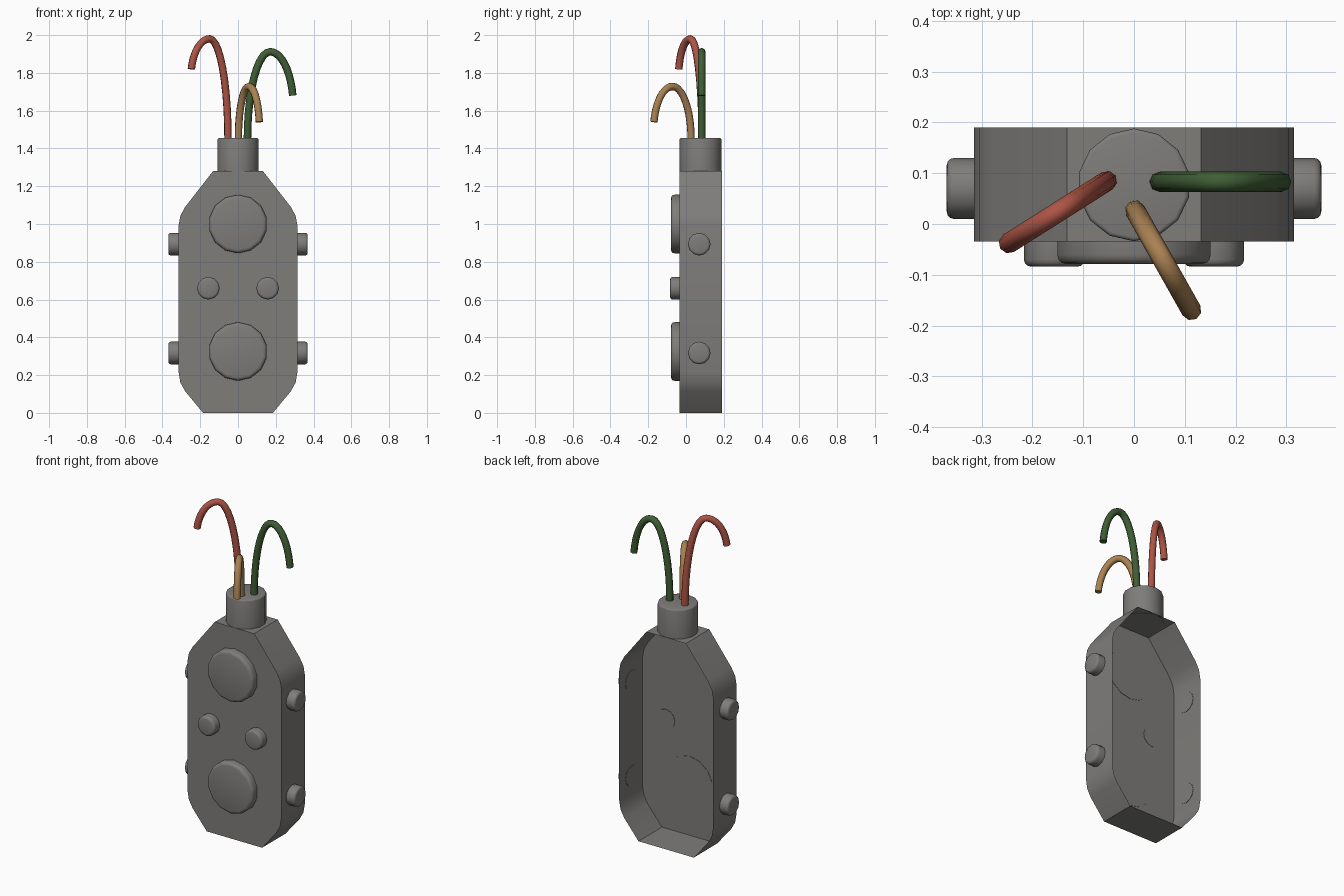
import bpy, bmesh, math
from mathutils import Vector, Matrix

if "Cube" in bpy.data.objects:
    bpy.data.objects.remove(bpy.data.objects["Cube"])

FRONT, BACK, HALF_WIDTH, MID = -0.034, 0.19, 0.315, 0.077


def material(name, rgb):
    m = bpy.data.materials.new(name)
    m.use_nodes = True
    m.diffuse_color = (*rgb, 1)
    m.node_tree.nodes["Principled BSDF"].inputs["Base Color"].default_value = (*rgb, 1)
    return m


grey = material("grey plastic", (0.21, 0.205, 0.195))
red = material("red wire", (0.42, 0.09, 0.06))
green = material("green wire", (0.05, 0.11, 0.035))
yellow = material("yellow wire", (0.40, 0.22, 0.085))


def smooth(obj, angle=35):
    bpy.ops.object.select_all(action='DESELECT')
    obj.select_set(True)
    bpy.context.view_layer.objects.active = obj
    bpy.ops.object.shade_smooth_by_angle(angle=math.radians(angle))


def finish(name, bm, mat):
    mesh = bpy.data.meshes.new(name)
    bm.to_mesh(mesh)
    bm.free()
    mesh.materials.append(mat)
    obj = bpy.data.objects.new(name, mesh)
    bpy.context.collection.objects.link(obj)
    smooth(obj)
    return obj


def knob(name, base, direction, radius, height, bevel, sides=12):
    """Short cylinder standing on a surface, with a rounded outer rim."""
    bm = bmesh.new()
    bmesh.ops.create_cone(bm, cap_ends=True, segments=sides, radius1=radius,
                          radius2=radius, depth=height,
                          matrix=Matrix.Translation((0, 0, height / 2)))
    rim = [e for e in bm.edges if all(v.co.z > height * 0.9 for v in e.verts)]
    bmesh.ops.bevel(bm, geom=rim, offset=bevel, segments=3, profile=0.5, affect='EDGES')
    turn = Vector(direction).to_track_quat('Z', 'Y').to_matrix().to_4x4()
    bm.transform(Matrix.Translation(base) @ turn)
    return finish(name, bm, grey)


# Body: a thin tray with clipped corners, open at the back
half = [(0.185, 0), (0.28, 0.115), (0.305, 0.16), (HALF_WIDTH, 0.22),
        (HALF_WIDTH, 0.99), (0.305, 1.045), (0.28, 1.09), (0.132, 1.28)]
outline = half + [(-x, z) for x, z in reversed(half)]
bm = bmesh.new()
face = bm.faces.new([bm.verts.new((x, FRONT, z)) for x, z in outline])
walls = bmesh.ops.extrude_edge_only(bm, edges=list(face.edges))
for v in walls["geom"]:
    if isinstance(v, bmesh.types.BMVert):
        v.co.y = BACK
bmesh.ops.recalc_face_normals(bm, faces=bm.faces)
face.normal_update()
if face.normal.y > 0:
    bmesh.ops.reverse_faces(bm, faces=bm.faces)
finish("body_shell", bm, grey)

# Collar and knobs
knob("cable_collar", (0, MID, 1.278), (0, 0, 1), 0.111, 0.177, 0.008, 14)
for label, z in (("upper", 1.0), ("lower", 0.325)):
    knob(label + "_dial", (0, FRONT + 0.002, z), (0, -1, 0), 0.155, 0.047, 0.018, 14)
for label, s in (("left", 1), ("right", -1)):
    knob(label + "_front_button", (s * 0.157, FRONT + 0.002, 0.66),
         (0, -1, 0), 0.06, 0.052, 0.014)
    for level, z in (("upper", 0.893), ("lower", 0.317)):
        knob(f"{label}_{level}_side_button", (s * (HALF_WIDTH - 0.002), 0.07, z),
             (s, 0, 0), 0.06, 0.056, 0.014)


def wire(name, mat, start, end, peak, tip, steps=10):
    """Rise along a quarter ellipse, then hook over and drop to the tip."""
    base, reach = 1.45, math.radians(78)
    path = []
    for i in range(steps + 1):
        a = math.pi / 2 * i / steps
        path.append(((1 - math.cos(a)) / 2, base + (peak - base) * math.sin(a)))
    for i in range(1, steps + 1):
        a = reach * i / steps
        fall = (1 - math.cos(a)) / (1 - math.cos(reach))
        path.append((0.5 + 0.5 * math.sin(a) / math.sin(reach), peak - (peak - tip) * fall))
    curve = bpy.data.curves.new(name, 'CURVE')
    curve.dimensions = '3D'
    curve.bevel_depth = 0.02
    curve.bevel_resolution = 2
    curve.use_fill_caps = True
    line = curve.splines.new('POLY')
    line.points.add(len(path) - 1)
    for p, (t, z) in zip(line.points, path):
        flat = Vector(start).lerp(Vector(end), t)
        p.co = (flat.x, flat.y, z, 1)
    curve.materials.append(mat)
    obj = bpy.data.objects.new(name, curve)
    bpy.context.collection.objects.link(obj)
    bpy.ops.object.select_all(action='DESELECT')
    obj.select_set(True)
    bpy.context.view_layer.objects.active = obj
    bpy.ops.object.convert(target='MESH')
    smooth(bpy.context.object, 50)


# Wires
wire("red_wire", red, (-0.053, 0.085), (-0.247, -0.038), 1.98, 1.82)
wire("green_wire", green, (0.05, 0.083), (0.29, 0.083), 1.912, 1.68)
wire("yellow_wire", yellow, (0.002, 0.027), (0.113, -0.17), 1.728, 1.54)
